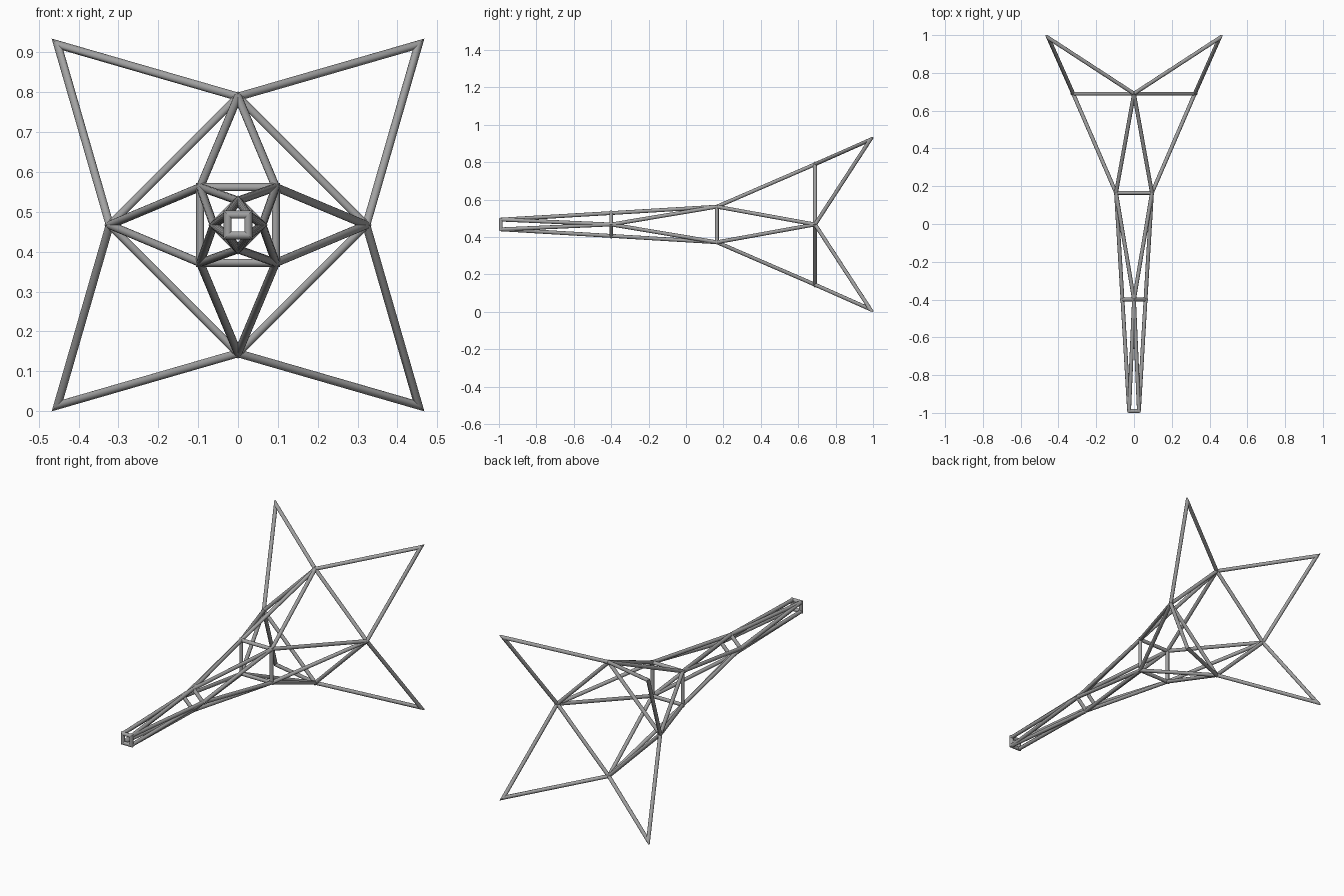
import bpy, bmesh, math
from mathutils import Vector

cube = bpy.data.objects.get("Cube")
if cube:
    bpy.data.objects.remove(cube, do_unlink=True)

RADIUS = 0.0102
SIDES = 16
MID = 0.467

grey = bpy.data.materials.new("steel_grey")
grey.use_nodes = True
colour = (0.36, 0.36, 0.36, 1)
grey.diffuse_color = colour
grey.node_tree.nodes["Principled BSDF"].inputs["Base Color"].default_value = colour


def bar(bm, a, b, cut_a=None, cut_b=None):
    """Round bar from a to b, each end trimmed by a plane normal."""
    d = (b - a).normalized()
    u = d.orthogonal().normalized()
    v = d.cross(u)
    rings = []
    for point, normal in ((a, cut_a or d), (b, cut_b or d)):
        ring = []
        for i in range(SIDES):
            t = math.tau * i / SIDES
            off = RADIUS * (u * math.cos(t) + v * math.sin(t))
            off -= d * (off.dot(normal) / d.dot(normal))
            ring.append(bm.verts.new(point + off))
        rings.append(ring)
    for i in range(SIDES):
        j = (i + 1) % SIDES
        bm.faces.new((rings[0][i], rings[0][j], rings[1][j], rings[1][i]))
    bm.faces.new(rings[0][::-1])
    bm.faces.new(rings[1])


def finish(name, bm):
    bmesh.ops.recalc_face_normals(bm, faces=bm.faces)
    mesh = bpy.data.meshes.new(name)
    bm.to_mesh(mesh)
    bm.free()
    mesh.materials.append(grey)
    obj = bpy.data.objects.new(name, mesh)
    bpy.context.collection.objects.link(obj)
    bpy.ops.object.select_all(action='DESELECT')
    obj.select_set(True)
    bpy.context.view_layer.objects.active = obj
    bpy.ops.object.shade_smooth_by_angle(angle=math.radians(35))


def frame(name, points):
    """Closed loop of bars with mitred corners."""
    bm = bmesh.new()
    n = len(points)
    dirs = [(points[(i + 1) % n] - points[i]).normalized() for i in range(n)]
    cuts = [(dirs[i - 1] + dirs[i]).normalized() for i in range(n)]
    for i in range(n):
        j = (i + 1) % n
        bar(bm, points[i], points[j], cuts[i], cuts[j])
    finish(name, bm)


def struts(name, square, diamond):
    """Zigzag of bars joining a square ring to a diamond ring."""
    bm = bmesh.new()
    for i in range(4):
        bar(bm, square[i], diamond[i])
        bar(bm, square[i], diamond[(i + 1) % 4])
    finish(name, bm)


def ring(y, reach, turn):
    """Four nodes; turn 0 gives a diamond, 45 a square."""
    return [Vector((reach * math.cos(t), y, MID + reach * math.sin(t)))
            for t in (math.radians(90 * i + turn) for i in range(4))]


# Node rings from front to back
diag = math.sqrt(2)
nose = ring(-0.99, 0.026 * diag, 45)
neck = ring(-0.4, 0.061, 0)
waist = ring(0.165, 0.095 * diag, 45)
flare = ring(0.69, 0.322, 0)
tips = ring(0.985, 0.453 * diag, 45)

# Ring frames
frame("nose_frame", nose)
frame("neck_frame", neck)
frame("waist_frame", waist)
frame("flare_frame", flare)

# Lengthwise struts
struts("nose_struts", nose, neck)
struts("neck_struts", waist, neck)
struts("waist_struts", waist, flare)

# Four pointed rear fins
frame("tail_points", [p for pair in zip(flare, tips) for p in pair])
